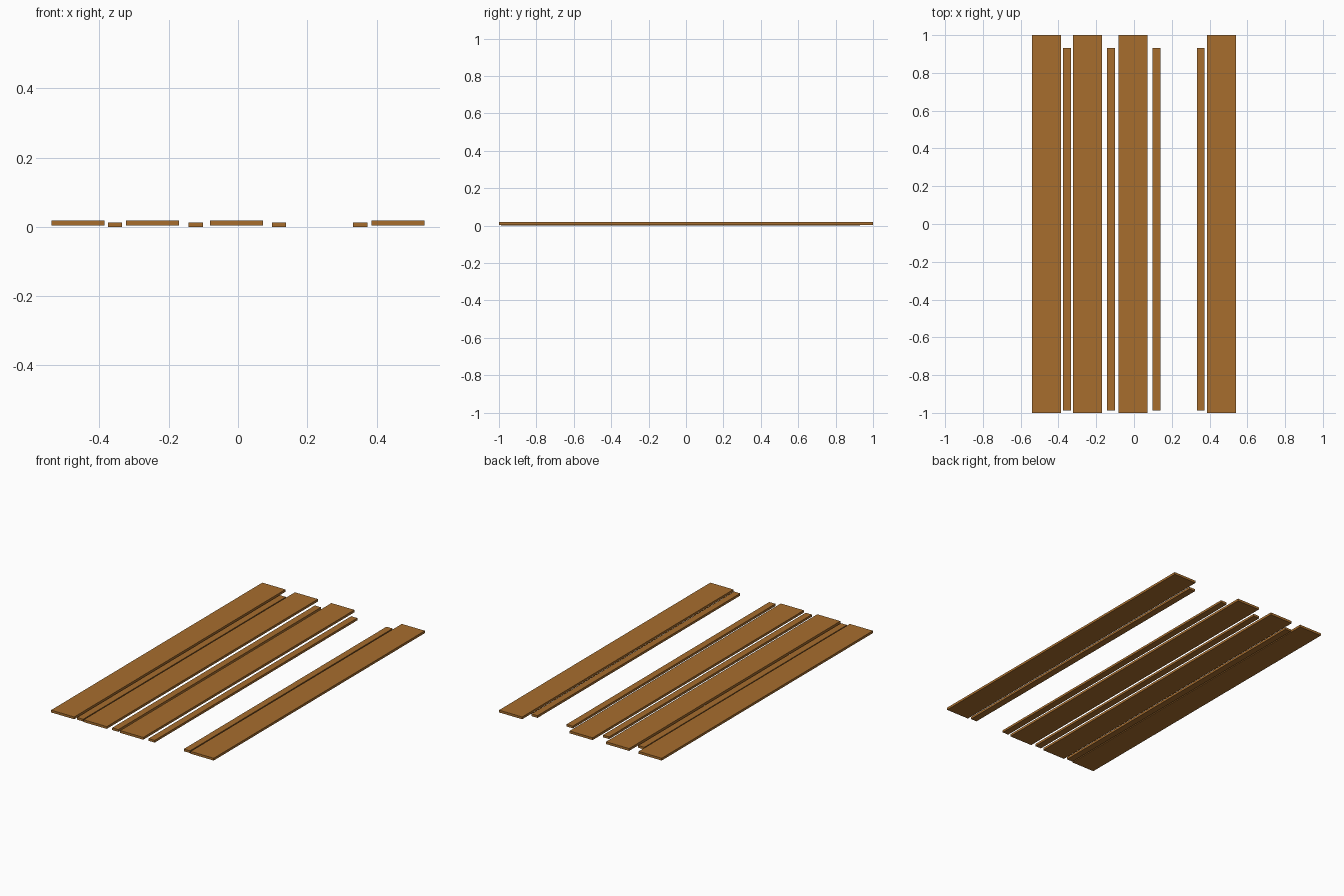
import bpy
import bmesh

if "Cube" in bpy.data.objects:
    bpy.data.objects.remove(bpy.data.objects["Cube"])

wood = bpy.data.materials.new("warm brown wood")
wood.diffuse_color = (0.39, 0.155, 0.027, 1.0)
wood.use_nodes = True
wood.node_tree.nodes["Principled BSDF"].inputs["Base Color"].default_value = wood.diffuse_color


def board(name, x0, x1, y0, y1, z0, z1):
    """Straight rectangular board spanning the given bounds."""
    bm = bmesh.new()
    bmesh.ops.create_cube(bm, size=1.0)
    for v in bm.verts:
        v.co = (x1 if v.co.x > 0 else x0,
                y1 if v.co.y > 0 else y0,
                z1 if v.co.z > 0 else z0)
    mesh = bpy.data.meshes.new(name)
    bm.to_mesh(mesh)
    bm.free()
    mesh.materials.append(wood)
    obj = bpy.data.objects.new(name, mesh)
    bpy.context.collection.objects.link(obj)


# Wide planks, slightly raised, full length
for i, x in enumerate((-0.4625, -0.2465, -0.0045, 0.4625), 1):
    board(f"wide_plank_{i}", x - 0.0765, x + 0.0765, -1.0, 1.0, 0.004, 0.018)

# Narrow battens lying on the ground, a little shorter at the back
for i, x in enumerate((-0.355, -0.122, 0.119, 0.353), 1):
    board(f"narrow_batten_{i}", x - 0.0203, x + 0.0203, -0.988, 0.931, 0.0, 0.0135)
